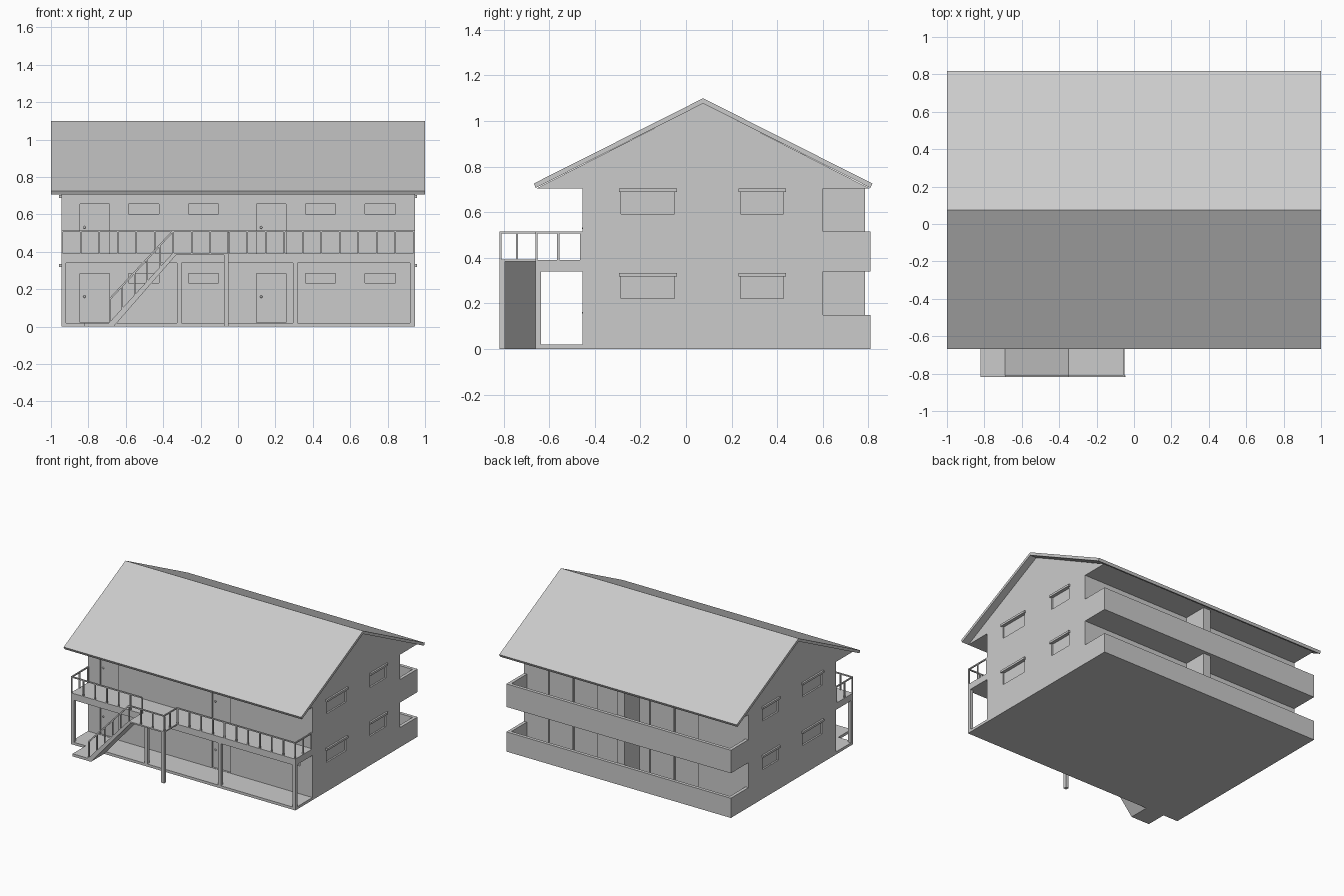
import bpy, bmesh

old = bpy.data.objects.get("Cube")
if old:
    bpy.data.objects.remove(old, do_unlink=True)

grey = bpy.data.materials.new("plain_grey")
grey.use_nodes = True
grey.diffuse_color = (0.6, 0.6, 0.6, 1)
grey.node_tree.nodes["Principled BSDF"].inputs["Base Color"].default_value = (0.6, 0.6, 0.6, 1)


def finish(name, bm):
    bmesh.ops.recalc_face_normals(bm, faces=bm.faces)
    mesh = bpy.data.meshes.new(name)
    bm.to_mesh(mesh)
    bm.free()
    mesh.materials.append(grey)
    ob = bpy.data.objects.new(name, mesh)
    bpy.context.collection.objects.link(ob)
    return ob


def boxes(name, items):
    """One object from boxes given as (x0, x1, y0, y1, z0, z1)."""
    bm = bmesh.new()
    for x0, x1, y0, y1, z0, z1 in items:
        for v in bmesh.ops.create_cube(bm, size=1)["verts"]:
            v.co.x = x1 if v.co.x > 0 else x0
            v.co.y = y1 if v.co.y > 0 else y0
            v.co.z = z1 if v.co.z > 0 else z0
    return finish(name, bm)


def prism(name, profile, axis, a, b):
    """Extrude a profile of (horizontal, z) points along x or y from a to b."""
    bm = bmesh.new()
    pts = [(a, h, z) if axis == "x" else (h, a, z) for h, z in profile]
    face = bm.faces.new([bm.verts.new(p) for p in pts])
    ext = bmesh.ops.extrude_face_region(bm, geom=[face])["geom"]
    step = (b - a, 0, 0) if axis == "x" else (0, b - a, 0)
    bmesh.ops.translate(bm, vec=step, verts=[g for g in ext if isinstance(g, bmesh.types.BMVert)])
    return finish(name, bm)


W = 0.945               # half width of the house
FRONT, BACK = -0.455, 0.60
PORCH, REAR = -0.66, 0.81
FLOORS = (0.02, 0.39)   # floor level of each storey
SOFFIT = 0.705
T = 0.025               # post and parapet thickness
D = 0.012               # depth of door and window recesses

# Main body with recessed doors and windows
body = boxes("house_body", [(-W, W, FRONT, BACK, 0, SOFFIT)])
cuts, knobs, shutters = [], [], []
for f in FLOORS:
    for x in (-0.845, 0.10):
        cuts.append((x, x + 0.157, FRONT - 0.05, FRONT + D, f + 0.002, f + 0.265))
        knobs.append((x + 0.024, f + 0.14))
    for x in (-0.585, -0.265, 0.36, 0.68):
        cuts.append((x, x + 0.162, FRONT - 0.05, FRONT + D, f + 0.212, f + 0.265))
    # Glazed panels behind the rear balconies
    for x in (-0.53, -0.32, 0.32, 0.53):
        cuts.append((x + 0.004, x + 0.206, BACK - D, BACK + 0.05, f + 0.01, f + 0.27))
    # Gable windows with shutter boxes
    top = f + 0.30
    for y0, y1 in ((-0.285, -0.05), (0.24, 0.428)):
        for s in (-1, 1):
            xs = sorted((s * (W - D), s * (W + 0.05)))
            cuts.append((*xs, y0, y1, top - 0.098, top))
            xs = sorted((s * (W - D), s * (W + 0.013)))
            shutters.append((*xs, y0 - 0.01, y1 + 0.01, top - 0.002, top + 0.014))
cutter = boxes("opening_cutter", cuts)
cutter.hide_render = True
mod = body.modifiers.new("openings", "BOOLEAN")
mod.object = cutter
mod.operation = "DIFFERENCE"
mod.solver = "EXACT"
bpy.context.view_layer.update()
cut_mesh = bpy.data.meshes.new_from_object(body.evaluated_get(bpy.context.evaluated_depsgraph_get()))
body.modifiers.clear()
body.data = cut_mesh
bpy.data.objects.remove(cutter, do_unlink=True)
boxes("shutter_boxes", shutters)

# Round door knobs
bm = bmesh.new()
for x, z in knobs:
    ball = bmesh.ops.create_uvsphere(bm, u_segments=10, v_segments=6, radius=0.007)["verts"]
    bmesh.ops.translate(bm, vec=(x, FRONT + D - 0.006, z), verts=ball)
finish("door_knobs", bm)

# Attic and roof
RIDGE = 0.075
prism("attic", [(-0.655, SOFFIT), (RIDGE, 1.078), (0.805, SOFFIT)], "x", -W, W)
prism("roof", [(-0.668, 0.726), (RIDGE, 1.10), (0.818, 0.726), (0.809, 0.707),
               (RIDGE, 1.077), (-0.659, 0.707)], "x", -1, 1)

# Rear balconies
for name, z0, floor, rim in (("lower", 0, FLOORS[0], 0.15), ("upper", 0.34, FLOORS[1], 0.515)):
    boxes(name + "_balcony", [
        (-W, W, BACK, REAR, z0, floor),
        (-W, W, REAR - T, REAR, floor, rim),
        (-W, -W + T, BACK, REAR - T, floor, rim),
        (W - T, W, BACK, REAR - T, floor, rim)])
boxes("balcony_partition", [(-0.03, 0.03, BACK, REAR - T, f, t)
                            for f, t in zip(FLOORS, (0.34, SOFFIT))])

# Front porch and gallery
boxes("porch_floor", [(-W, W, PORCH, FRONT, 0, FLOORS[0])])
boxes("gallery_floor", [(-W, W, PORCH, FRONT, 0.34, FLOORS[1])])
boxes("porch_posts", [(x, x + T, PORCH, PORCH + T, FLOORS[0], 0.34)
                      for x in (-W, -0.326, 0.294, W - T)])

# Stair, its foot slab and the upper landing
Y0, Y1 = -0.818, PORCH
X0, X1, X2 = -0.69, -0.35, -0.05
boxes("stair_foot", [(-0.82, -0.67, Y0, Y1, 0, FLOORS[0])])
prism("stair_ramp", [(X0, 0.0), (X0, 0.02), (X1, 0.392), (X1 + 0.02, 0.384), (-0.665, 0)], "y", Y0, Y1)
boxes("stair_landing", [(X1, X2, Y0, Y1, 0.383, 0.393)])
boxes("landing_post", [(X2 - T, X2, Y0, Y0 + T, 0, 0.383)])

# Railings: thin balusters under a top rail
R = 0.009
TOP = 0.515
Z = FLOORS[1]
step = (2 * W - R) / 19
rails = [(-W, X1, PORCH, PORCH + R, TOP - R, TOP),
         (X2 - R, W, PORCH, PORCH + R, TOP - R, TOP),
         (X1, X2, Y0, Y0 + R, TOP - R, TOP),
         (X2 - R, X2, Y0 + R, Y1, TOP - R, TOP)]
balusters = []
for i in range(20):
    x = -W + i * step
    if i <= 6 or i >= 9:
        balusters.append((x, x + R, PORCH, PORCH + R, Z, TOP - R))
    if 6 <= i <= 9:
        balusters.append((x, x + R, Y0, Y0 + R, Z, TOP - R))
balusters.append((X2 - R, X2, -0.745, -0.745 + R, Z, TOP - R))
for x in (-W, W - R):
    rails.append((x, x + R, PORCH + R, FRONT, TOP - R, TOP))
    for y in (-0.565, FRONT - R):
        balusters.append((x, x + R, y, y + R, Z, TOP - R))
for i in range(5):
    x = X0 + i * 0.067
    z = 0.02 + (x - X0) * 1.1
    balusters.append((x, x + R, Y0, Y0 + R, z - 0.005, z + 0.122))
boxes("top_rails", rails)
boxes("balusters", balusters)
prism("stair_rail", [(X0, 0.135), (X0, 0.149), (X1, TOP), (X1, TOP - 0.014)], "y", Y0, Y0 + R)
